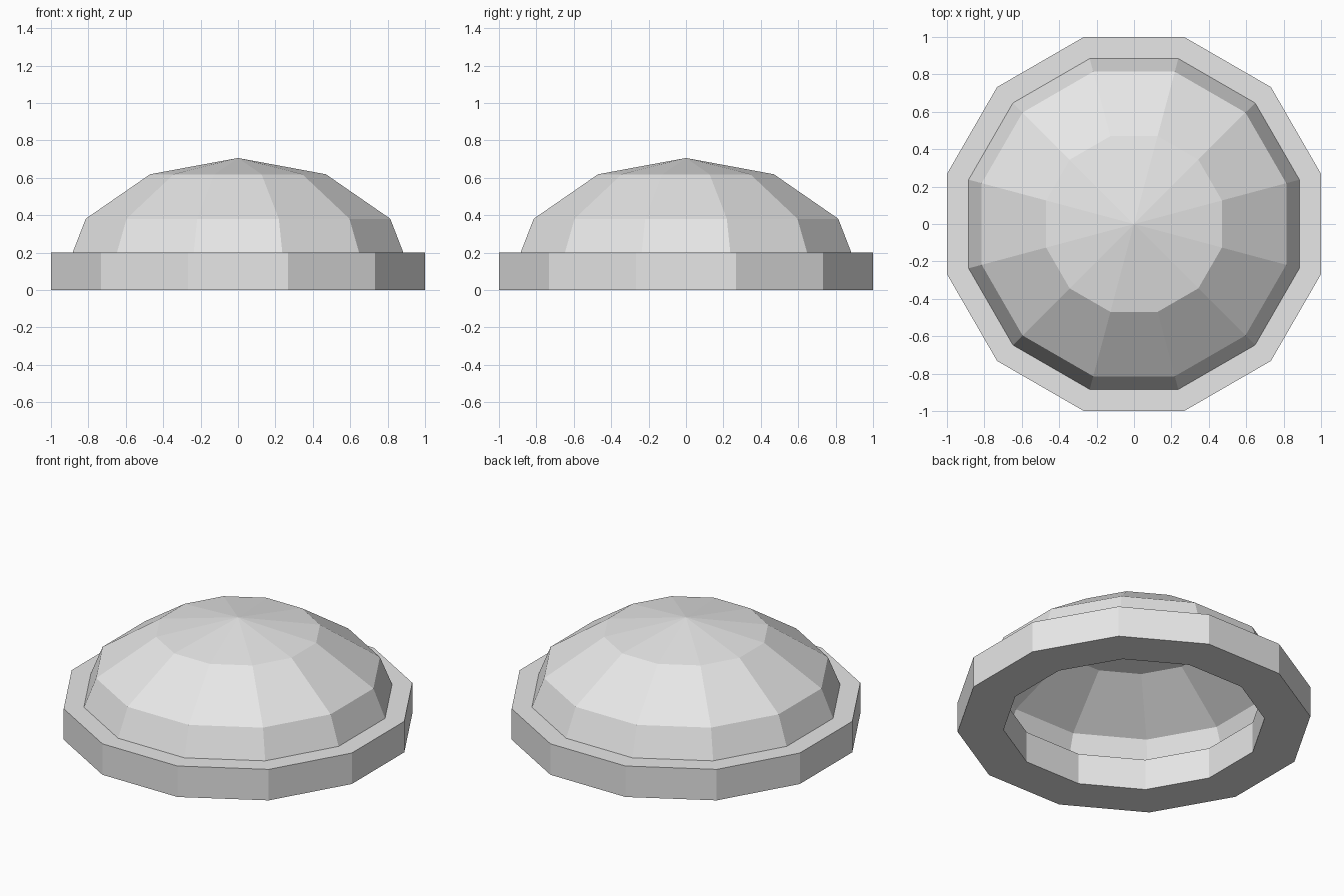
import bpy
import bmesh
import math

SIDES = 12
STEP = 2 * math.pi / SIDES
FLAT = math.cos(STEP / 2)  # flat-to-flat radius over corner radius

cube = bpy.data.objects.get("Cube")
if cube:
    bpy.data.objects.remove(cube, do_unlink=True)

grey = bpy.data.materials.new("light grey")
grey.use_nodes = True
colour = (0.8, 0.8, 0.8, 1)
grey.diffuse_color = colour
grey.node_tree.nodes["Principled BSDF"].inputs["Base Color"].default_value = colour


def lathe(name, profile, closed=False):
    """Turn a (radius, height) profile into a flat-sided body; radius is to the flats."""
    bm = bmesh.new()
    rings = []
    for r, z in profile:
        if r < 1e-6:
            rings.append([bm.verts.new((0, 0, z))] * SIDES)
            continue
        angles = [(i + 0.5) * STEP for i in range(SIDES)]
        rings.append([bm.verts.new((r / FLAT * math.cos(a), r / FLAT * math.sin(a), z))
                      for a in angles])
    pairs = list(zip(rings, rings[1:]))
    if closed:
        pairs.append((rings[-1], rings[0]))
    for low, high in pairs:
        for i in range(SIDES):
            j = (i + 1) % SIDES
            corners = [low[i], low[j], high[j], high[i]]
            bm.faces.new(list(dict.fromkeys(corners)))
    mesh = bpy.data.meshes.new(name)
    bm.to_mesh(mesh)
    bm.free()
    mesh.materials.append(grey)
    obj = bpy.data.objects.new(name, mesh)
    bpy.context.collection.objects.link(obj)
    return obj


# Broad ring around the base, open in the middle
lathe("base_ring", [(0.74, 0), (1, 0), (1, 0.2), (0.74, 0.2)], closed=True)

# Thin hollow dome, a squashed half sphere whose rim is sunk into the ring
RADIUS, HEIGHT, RIM = 0.94, 0.65, 0.056
dome = [(RADIUS * math.cos(k * math.pi / 6), RIM + HEIGHT * math.sin(k * math.pi / 6))
        for k in range(4)]
lathe("dome", dome)
